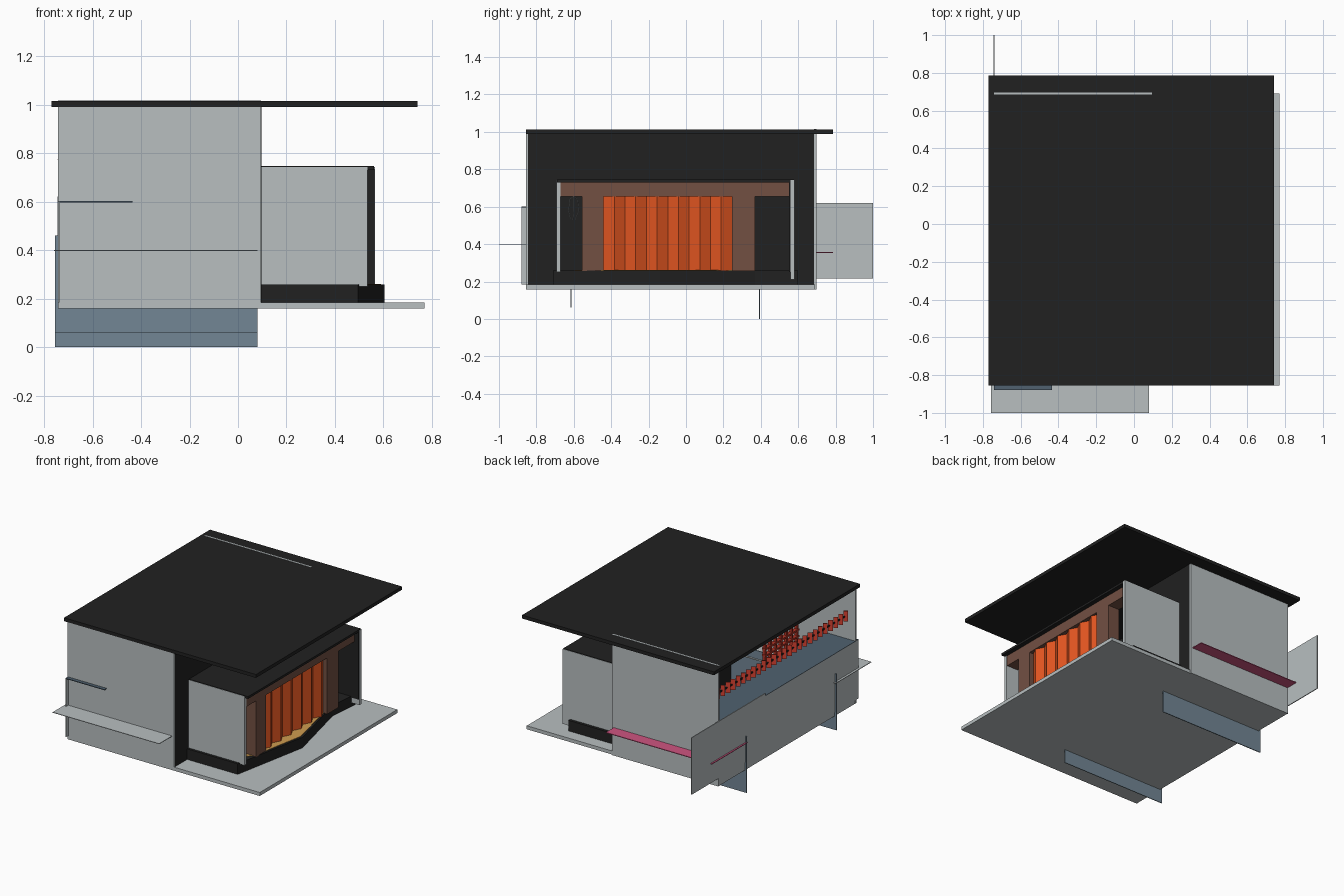
import bpy, bmesh, math

if "Cube" in bpy.data.objects:
    bpy.data.objects.remove(bpy.data.objects["Cube"])

def mat(name, c):
    m = bpy.data.materials.new(name)
    m.diffuse_color = (*c, 1)
    m.use_nodes = True
    m.node_tree.nodes["Principled BSDF"].inputs["Base Color"].default_value = m.diffuse_color
    return m

BLACK = mat("charcoal", (0.015, 0.015, 0.015))
GREY = mat("pale_grey", (0.48, 0.52, 0.53))
BLUE = mat("slate_blue", (0.17, 0.24, 0.30))
NAVY = mat("counter_blue", (0.08, 0.12, 0.16))
BROWN = mat("timber_brown", (0.17, 0.08, 0.055))
ORANGE = mat("orange", (0.75, 0.09, 0.015))
RED = mat("red", (0.45, 0.035, 0.02))
PINK = mat("pink", (0.62, 0.09, 0.22))
TAN = mat("tan", (0.62, 0.33, 0.08))

def finish(name, bm, m):
    bmesh.ops.recalc_face_normals(bm, faces=bm.faces)
    me = bpy.data.meshes.new(name)
    bm.to_mesh(me)
    bm.free()
    me.materials.append(m)
    ob = bpy.data.objects.new(name, me)
    bpy.context.collection.objects.link(ob)
    return ob

def box(name, x, y, z, m):
    """Axis-aligned box from (min, max) ranges."""
    bm = bmesh.new()
    bmesh.ops.create_cube(bm, size=1)
    for v in bm.verts:
        v.co = [r[0] + (c + 0.5) * (r[1] - r[0]) for r, c in zip((x, y, z), v.co)]
    return finish(name, bm, m)

def prism(name, pts, z0, z1, m):
    """Plan outline extruded upwards."""
    bm = bmesh.new()
    f = bm.faces.new([bm.verts.new((px, py, z0)) for px, py in pts])
    r = bmesh.ops.extrude_face_region(bm, geom=[f])
    for v in r["geom"]:
        if isinstance(v, bmesh.types.BMVert):
            v.co.z = z1
    return finish(name, bm, m)

# Slab, roof and main shell
box("base_slab", (-0.74, 0.77), (-0.855, 0.69), (0.158, 0.183), GREY)
box("roof", (-0.77, 0.74), (-0.855, 0.785), (0.99, 1.014), BLACK)
box("front_wall", (-0.742, 0.095), (-0.855, -0.845), (0.158, 0.99), GREY)
box("back_wall", (-0.742, 0.095), (0.685, 0.697), (0.158, 1.016), GREY)
box("partition_wall", (0.075, 0.097), (-0.845, 0.685), (0.183, 0.99), BLACK)

# Left facade: wall, side panel, counter
box("left_wall", (-0.742, -0.737), (-0.88, 0.69), (0.183, 0.60), GREY)
box("left_end_panel", (-0.744, -0.738), (0.17, 1.0), (0.215, 0.62), GREY)
box("counter", (-0.742, -0.435), (-0.88, 0.685), (0.597, 0.602), NAVY)

# Loose shelves and fins that pass through the shell
box("front_shelf", (-0.758, 0.08), (-1.0, -0.6), (0.397, 0.401), GREY)
box("back_shelf", (-0.755, 0.08), (0.385, 0.785), (0.352, 0.357), PINK)
box("front_fin", (-0.755, 0.08), (-0.618, -0.613), (0.06, 0.46), BLUE)
box("back_fin", (-0.755, 0.08), (0.390, 0.396), (0.0, 0.40), BLUE)

# Red pleated valance across the left opening
box("valance_rail", (-0.722, -0.712), (-0.78, 0.685), (0.80, 0.81), BLACK)
n = 26
for i in range(n):
    y = -0.765 + i * (0.675 + 0.765) / (n - 1)
    o = box("valance_slat", (-0.015, 0.015), (-0.006, 0.006), (-0.035, 0.035), RED)
    o.location = (-0.722, y, 0.805)
    o.rotation_euler = (math.radians(18), 0, math.radians(35))

# Red lattice rack on the counter
for i in range(7):
    y = -0.60 + i * 0.06
    box("rack_upright", (-0.46, -0.44), (y - 0.007, y + 0.007), (0.60, 0.76), RED)
for i in range(4):
    z = 0.61 + i * 0.046
    box("rack_rail", (-0.465, -0.435), (-0.61, -0.23), (z - 0.006, z + 0.006), RED)

# Bent deck with tan floor
edge = [(0.495, -0.71), (0.605, -0.14), (0.485, 0.37), (0.505, 0.60)]
prism("deck", [(0.097, -0.71)] + edge + [(0.097, 0.60)], 0.183, 0.258, BLACK)
prism("deck_floor", [(0.46, -0.60), (0.512, -0.55), (0.59, -0.14), (0.49, 0.30), (0.46, 0.30)],
      0.25, 0.261, TAN)

# Projecting bay: side walls, lining, roof
box("bay_front_wall", (0.097, 0.535), (-0.692, -0.67), (0.25, 0.742), GREY)
box("bay_back_wall", (0.097, 0.565), (0.558, 0.58), (0.21, 0.742), GREY)
box("bay_back_lining", (0.097, 0.563), (0.552, 0.558), (0.25, 0.735), BLACK)
box("bay_roof", (0.097, 0.562), (-0.69, 0.578), (0.730, 0.746), BLACK)

# Timber front with piers, lintel and recessed dark glazing
box("lintel", (0.44, 0.53), (-0.67, 0.552), (0.655, 0.730), BROWN)
for y0, y1 in ((-0.555, -0.44), (0.245, 0.37)):
    box("timber_pier", (0.44, 0.53), (y0, y1), (0.255, 0.655), BROWN)
for y0, y1 in ((-0.67, -0.555), (0.37, 0.552)):
    box("dark_glazing", (0.30, 0.31), (y0, y1), (0.255, 0.655), BLACK)

# Orange folding shutters
k = 12
outer = [(0.527 if i % 2 else 0.497, -0.44 + 0.685 * i / k) for i in range(k + 1)]
inner = [(x - 0.01, y) for x, y in reversed(outer)]
prism("folding_shutters", outer + inner, 0.256, 0.656, ORANGE)

# Hanging hooks in the narrow opening
for dy in (-0.02, 0.0, 0.02):
    cu = bpy.data.curves.new("hanging_strand", "CURVE")
    cu.dimensions = "3D"
    cu.bevel_depth = 0.002
    cu.bevel_resolution = 0
    sp = cu.splines.new("POLY")
    pts = [(0.45, -0.60, 0.656), (0.45, -0.60 + dy, 0.64),
           (0.45, -0.60 + dy * 1.4, 0.58), (0.45, -0.605 + dy * 0.6, 0.53)]
    sp.points.add(len(pts) - 1)
    for p, c in zip(sp.points, pts):
        p.co = (*c, 1)
    cu.materials.append(GREY)
    bpy.context.collection.objects.link(bpy.data.objects.new("hanging_strand", cu))
